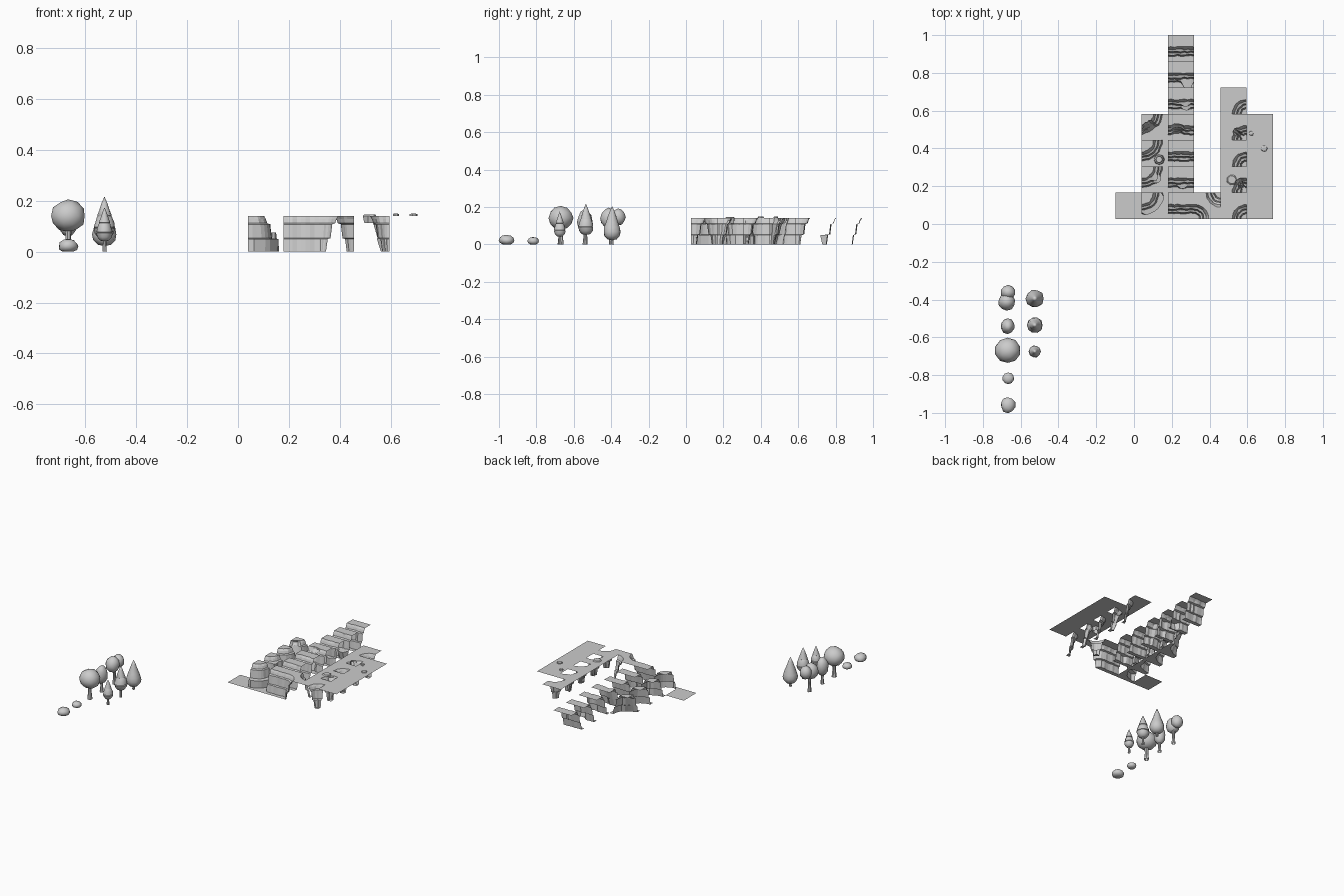
import bpy, bmesh, math, random
from mathutils import Vector, Matrix, noise

if "Cube" in bpy.data.objects:
    bpy.data.objects.remove(bpy.data.objects["Cube"])

random.seed(4)
T = 0.139                      # tile size
H = 0.14                       # cliff height
X0, Y0 = -0.099, 0.027
# stepped cliff profile: (distance from low side in tiles, height)
STEPS = [(.20, 0), (.25, .05), (.33, .053), (.38, .108), (.46, .112), (.50, .128), (.55, H)]


def finish(name, bm, smooth=None):
    me = bpy.data.meshes.new(name)
    bm.to_mesh(me)
    bm.free()
    ob = bpy.data.objects.new(name, me)
    bpy.context.collection.objects.link(ob)
    if smooth:
        bpy.context.view_layer.objects.active = ob
        ob.select_set(True)
        bpy.ops.object.shade_smooth_by_angle(angle=math.radians(smooth))
        ob.select_set(False)
    return ob


def grid(bm, rows):
    vs = [[bm.verts.new(p) for p in r] for r in rows]
    for a, b in zip(vs, vs[1:]):
        for i in range(len(a) - 1):
            f = bm.faces.new((a[i], a[i + 1], b[i + 1], b[i]))
            f.normal_update()


def face_up(bm):
    bm.normal_update()
    if sum(f.normal.z * f.calc_area() for f in bm.faces) < 0:
        bmesh.ops.reverse_faces(bm, faces=bm.faces[:])


def wiggled(n, amp, bump):
    """One offset per column and step; zero at tile edges so tiles join."""
    out = [[0] * (n + 1) for _ in STEPS]
    for k in range(0, len(STEPS)):
        for i in range(1, n):
            if k % 2 == 0:
                out[k][i] = random.uniform(-amp, amp)
            else:
                out[k][i] = out[k - 1][i]
            if bump and bump[0] <= i / n <= bump[1] and k < bump[3]:
                out[k][i] += bump[2]
    return out


# straight cliff: low side at -y
def straight(name, col, row, amp=.02, bump=None, n=8):
    bm = bmesh.new()
    w = wiggled(n, amp, bump)
    ox, oy = X0 + col * T, Y0 + row * T
    prof = [(0, 0)] + STEPS + [(1, H)]
    rows = []
    for k, (v, z) in enumerate(prof):
        inner = 0 < k < len(prof) - 1
        rows.append([(ox + T * i / n, oy + T * (v + (w[k - 1][i] if inner else 0)), z) for i in range(n + 1)])
    grid(bm, rows)
    face_up(bm)
    return finish(name, bm)


# quarter-round cliff; kind is outer (hill), inner (pit) or half (pit on half a tile)
def corner(name, kind, cx, cy, sx, sy, amp=.02, bump=None, n=8):
    bm = bmesh.new()
    w = wiggled(n, amp, bump)
    if kind == 'outer':
        prof = [(1 - v, z, k) for k, (v, z) in reversed(list(enumerate(STEPS)))]
        z0, z1, sg = H, 0, -1
    else:
        prof = [(v, z, k) for k, (v, z) in enumerate(STEPS)]
        z0, z1, sg = 0, H, 1
    ring = [(math.cos(a), math.sin(a)) for a in [math.pi / 2 * i / n for i in range(n + 1)]]
    rows = [[(cx + sx * c * r * T, cy + sy * s * r * T, z) for r in [.02] for c, s in ring] for z in [z0]]
    for r, z, k in prof:
        rows.append([(cx + sx * c * T * (r + sg * w[k][i]), cy + sy * s * T * (r + sg * w[k][i]), z)
                     for i, (c, s) in enumerate(ring)])
    last = []
    for c, s in ring:
        m = (c + s) if kind == 'half' else max(c, s)
        last.append((cx + sx * c * T / m, cy + sy * s * T / m, z1))
    rows.append(last)
    grid(bm, rows)
    bm.verts.ensure_lookup_table()
    bm.faces.new([bm.verts.new((cx, cy, z0))] + bm.verts[:n + 1])
    bmesh.ops.recalc_face_normals(bm, faces=bm.faces[:])
    face_up(bm)
    return finish(name, bm)


def flat(name, col, row, rows, z):
    bm = bmesh.new()
    x, y = X0 + col * T, Y0 + row * T
    grid(bm, [[(x, y + T * j, z), (x + T, y + T * j, z)] for j in range(rows + 1)])
    face_up(bm)
    return finish(name, bm)


def turned(name, x, y, prof, n=8, jit=0, smooth=None):
    """Lathe of (radius, height) rings."""
    bm = bmesh.new()
    rows = []
    for k, (r, z) in enumerate(prof):
        j = [1 + random.uniform(-jit, jit) for _ in range(n)]
        rows.append([(x + r * j[i % n] * math.cos(2 * math.pi * i / n),
                      y + r * j[i % n] * math.sin(2 * math.pi * i / n), z) for i in range(n + 1)])
    grid(bm, rows)
    bmesh.ops.remove_doubles(bm, verts=bm.verts[:], dist=1e-5)
    bmesh.ops.recalc_face_normals(bm, faces=bm.faces[:])
    return finish(name, bm, smooth)


def blob(name, c, r, sub=2, lump=.12, floor=None):
    bm = bmesh.new()
    bmesh.ops.create_icosphere(bm, subdivisions=sub, radius=1)
    for v in bm.verts:
        d = 1 + lump * noise.noise(v.co * 1.3 + Vector(c) * 9)
        v.co = Vector([c[a] + v.co[a] * d * r[a] for a in range(3)])
        if floor is not None:
            v.co.z = max(v.co.z, floor)
    return finish(name, bm, 60)


# ground and plateau
flat("ground_tile", 0, 0, 1, 0)
flat("plateau_tiles", 5, 0, 4, H)
for x, y, r in ((.62, .48, .013), (.69, .40, .017)):
    turned("plateau_stone", x, y, [(r, H), (r * .9, H + .008), (r * .5, H + .01), (0, H + .01)], 7, .1)

# outer corner column
ax = X0 + T
for row, bump in enumerate([(.1, .9, -.06, 2), (.35, .6, -.08, 4), None, (.5, .9, .07, 7)]):
    corner("cliff_outer_corner", 'outer', ax, Y0 + (row + 1) * T, 1, -1, .02, bump)
turned("rock_pillar", .133, .342, [(.028, 0), (.026, .045), (.019, .048), (.017, .075), (0, .075)], 8, .05)

# straight cliff column
for row, bump in enumerate([None, (.4, .7, -.04, 2), None, (.2, .5, .05, 7),
                            (.6, .85, -.06, 4), (.6, .9, -.13, 2), None]):
    straight("cliff_straight", 2, row, .025, bump)

# diagonal cliff: two pits back to back
cx = X0 + 3 * T
corner("cliff_diagonal_front", 'half', cx, Y0, 1, 1, .015)
corner("cliff_diagonal_back", 'half', cx + T, Y0 + T, -1, -1, .015)

# inner corner column
dx = X0 + 5 * T
for row, bump in enumerate([None, (.5, .75, .05, 7), None, (.3, .5, .09, 7), None]):
    corner("cliff_inner_corner", 'inner', dx, Y0 + row * T, -1, 1, .02, bump)
turned("cliff_top_slab", .517, .235, [(.024, .112), (.028, H), (.022, H + .006), (0, H + .006)], 7, .12)

# round trees
TX = -.668


def trunk(x, y, h, r=.011):
    turned("trunk", x, y, [(r * 1.2, 0), (r * .8, h * .5), (r, h)], 7)


trunk(TX, -.67, .10, .014)
blob("round_tree_canopy", (TX, -.67, .141), (.069, .067, .063), lump=.06)
trunk(TX, -.54, .08)
blob("oval_tree_canopy", (TX, -.54, .12), (.037, .042, .065))
trunk(TX, -.40, .11)
blob("double_tree_low_canopy", (TX - .005, -.413, .140), (.045, .045, .055))
blob("double_tree_high_canopy", (TX + .002, -.362, .146), (.039, .038, .045))

# conifers
for y, r, z0, h, tiers in ((-.675, .032, .04, .175, 3), (-.535, .042, .05, .217, 3), (-.395, .048, .022, .205, 1)):
    L = h - z0
    shape = [(0, 0), (.55, .03), (.9, .13), (1, .25), (.9, .38), (.7, .52), (.5, .68), (.28, .84), (0, 1)]
    prof = []
    for k, (a, b) in enumerate(shape):
        prof.append((a * r, z0 + b * L))
        if tiers > 1 and k in (3, 5):      # small skirt between layers
            prof.append((a * r * .88, z0 + (b + .02) * L))
            prof.append((a * r * .98, z0 + (b + .03) * L))
    turned("conifer_foliage", -.525, y, prof, 10, .05, 50)
    turned("conifer_trunk", -.525, y, [(.009, 0), (.006, z0 + .02)], 7)

# loose stones
blob("small_stone", (TX + .002, -.817, .018), (.031, .031, .022), lump=.1, floor=0)
blob("large_stone", (TX + .001, -.958, .022), (.040, .042, .028), lump=.18, floor=0)
